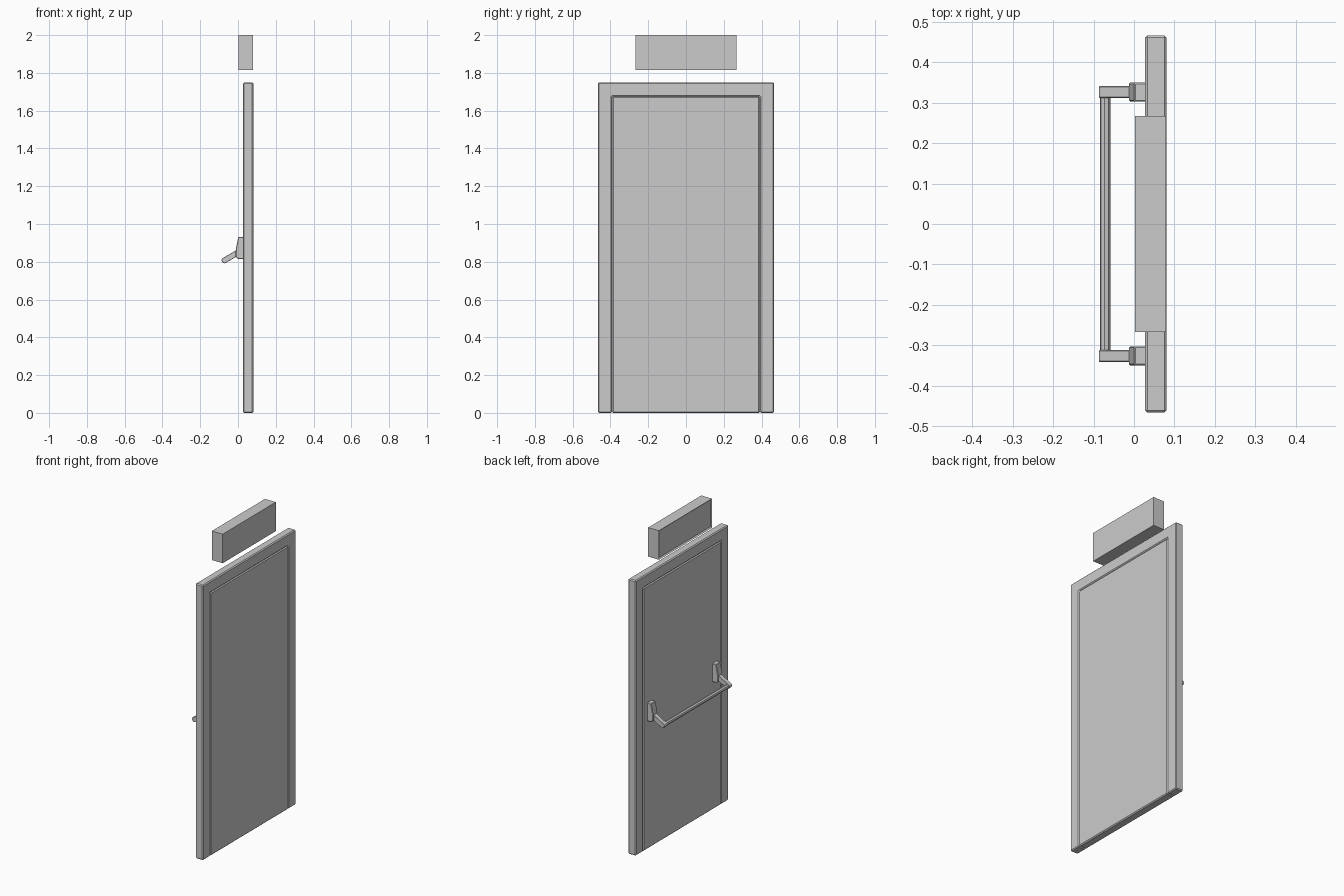
import bpy, bmesh
from math import cos, sin, pi, radians
from mathutils import Vector

if "Cube" in bpy.data.objects:
    bpy.data.objects.remove(bpy.data.objects["Cube"])


def prism(name, points, axis, lo, hi, chamfer=0.0):
    """Extrude a flat outline along x (points are y,z) or y (points are x,z)."""
    bm = bmesh.new()
    place = (lambda p: (lo, p[0], p[1])) if axis == 'x' else (lambda p: (p[0], lo, p[1]))
    face = bm.faces.new([bm.verts.new(place(p)) for p in points])
    new = bmesh.ops.extrude_face_region(bm, geom=[face])['geom']
    step = Vector((hi - lo, 0, 0)) if axis == 'x' else Vector((0, hi - lo, 0))
    bmesh.ops.translate(bm, vec=step, verts=[g for g in new if isinstance(g, bmesh.types.BMVert)])
    bmesh.ops.recalc_face_normals(bm, faces=bm.faces)
    mesh = bpy.data.meshes.new(name)
    bm.to_mesh(mesh)
    bm.free()
    obj = bpy.data.objects.new(name, mesh)
    bpy.context.collection.objects.link(obj)
    if chamfer:
        mod = obj.modifiers.new("chamfer", 'BEVEL')
        mod.width = chamfer
        mod.segments = 1
        mod.limit_method = 'ANGLE'
        mod.angle_limit = radians(40)
    return obj


def rect(y, z0, z1):
    return [(-y, z0), (y, z0), (y, z1), (-y, z1)]


# Door frame and leaf; their chamfers meet in a V groove
FX0, FX1 = 0.027, 0.081
W, H, IW, IH = 0.467, 1.75, 0.391, 1.675
prism("door_frame", [(-W, 0), (-IW, 0), (-IW, IH), (IW, IH), (IW, 0), (W, 0), (W, H), (-W, H)],
      'x', FX0, FX1, 0.006)
prism("door_leaf", rect(IW, 0, IH), 'x', FX0, FX1, 0.006)

# Exit sign box with a recessed face towards -x
sign = prism("sign_box", rect(0.267, 1.815, 2.0), 'x', 0.003, 0.079)
bm = bmesh.new()
bm.from_mesh(sign.data)
front = min(bm.faces, key=lambda f: f.calc_center_median().x)
bmesh.ops.inset_region(bm, faces=[front], thickness=0.01)
bmesh.ops.translate(bm, vec=(0.008, 0, 0), verts=front.verts)
bm.to_mesh(sign.data)
bm.free()

# Push bar: sloping arm outline with an angled, chamfered tip
tip, slope, half = Vector((-0.071, 0.808)), radians(30), 0.015
along, across = Vector((cos(slope), sin(slope))), Vector((-sin(slope), cos(slope)))
arm = [tip + along * a + across * b for a, b in
       [(-0.015, -0.007), (-0.007, -half), (0.082, -half), (0.082, half), (-0.007, half), (-0.015, 0.007)]]
bracket = [(0.03, 0.815), (-0.002, 0.815), (-0.012, 0.828), (-0.012, 0.863), (0.001, 0.931), (0.03, 0.931)]
for side, label in ((-1, "right"), (1, "left")):
    prism("bar_arm_" + label, arm, 'y', side * 0.312, side * 0.341, 0.002)
    prism("bar_bracket_" + label, bracket, 'y', side * 0.303, side * 0.350, 0.003)

# Octagonal push bar between the arms
bar = [tip + along * 0.0135 * cos(pi / 8 + i * pi / 4) + across * 0.0135 * sin(pi / 8 + i * pi / 4)
       for i in range(8)]
prism("push_bar", bar, 'y', -0.314, 0.314)
